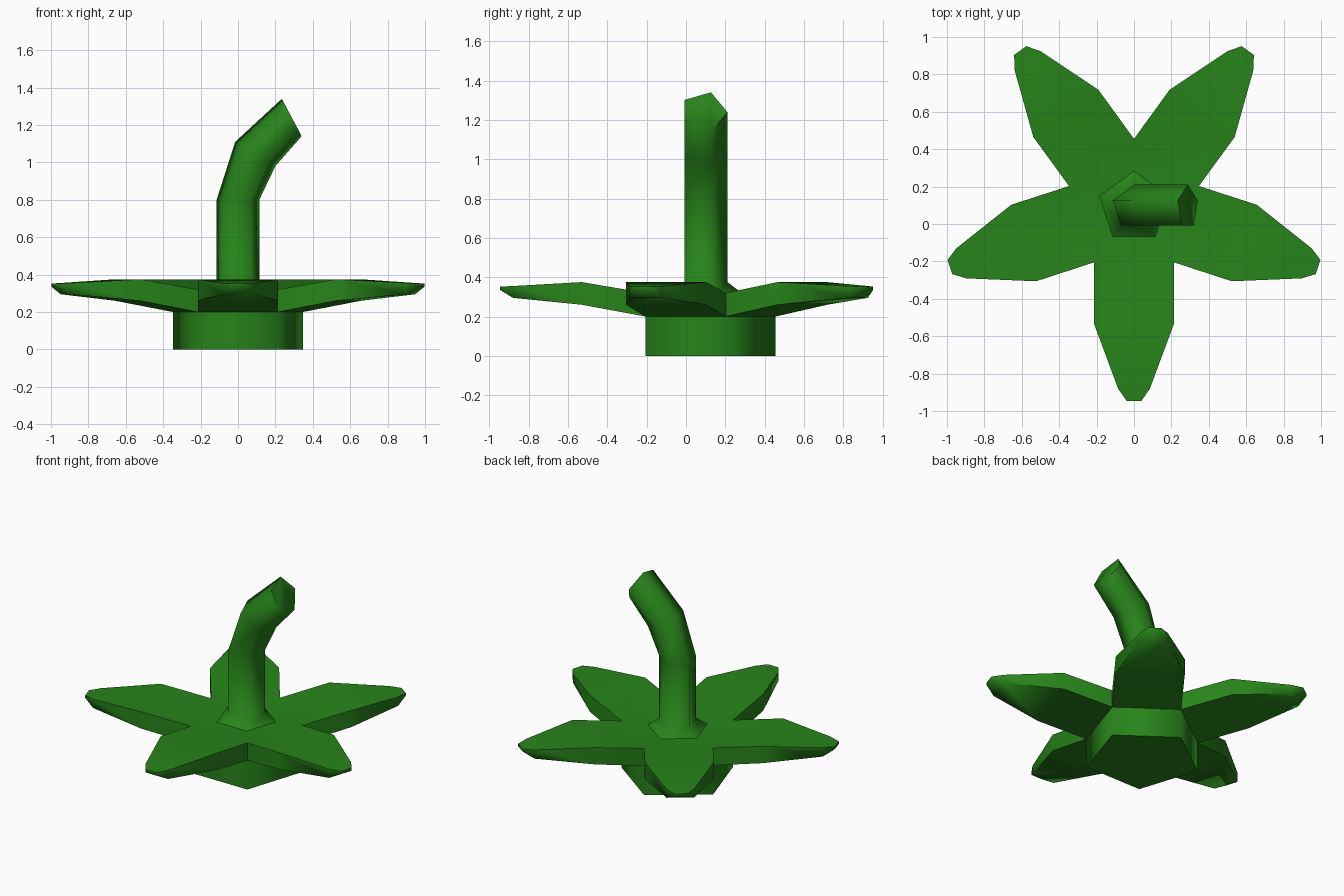
import bpy, bmesh
from math import sin, cos, radians
from mathutils import Vector

if "Cube" in bpy.data.objects:
    bpy.data.objects.remove(bpy.data.objects["Cube"])

CENTRE_Y = 0.09
green = bpy.data.materials.new("leaf_green")
green.diffuse_color = (0.02, 0.23, 0.01, 1)
green.use_nodes = True
green.node_tree.nodes["Principled BSDF"].inputs["Base Color"].default_value = green.diffuse_color


def finish(bm, name):
    bmesh.ops.remove_doubles(bm, verts=bm.verts, dist=0.002)
    bmesh.ops.recalc_face_normals(bm, faces=bm.faces)
    mesh = bpy.data.meshes.new(name)
    bm.to_mesh(mesh)
    bm.free()
    mesh.materials.append(green)
    obj = bpy.data.objects.new(name, mesh)
    bpy.context.collection.objects.link(obj)
    bpy.ops.object.select_all(action='DESELECT')
    obj.select_set(True)
    bpy.context.view_layer.objects.active = obj
    bpy.ops.object.shade_smooth_by_angle(angle=radians(76))
    return obj


def bridge(bm, a, b):
    for i in range(len(a)):
        j = (i + 1) % len(a)
        bm.faces.new((a[i], a[j], b[j], b[i]))


# Star crown: pentagonal base with five thick leaves growing from its sides
R = 0.365
# distance from centre, half width, underside z, top z
leaf = [(R * cos(radians(36)), R * sin(radians(36)), 0.20, 0.32),
        (0.62, 0.215, 0.26, 0.375),
        (0.97, 0.085, 0.295, 0.355),
        (1.035, 0.04, 0.335, 0.352)]
bm = bmesh.new()
for k in range(5):
    a = radians(-90 + 72 * k)

    def point(r, w, z):
        return bm.verts.new((r * cos(a) - w * sin(a),
                             CENTRE_Y + r * sin(a) + w * cos(a), z))

    rings = [[point(r, -w, lo), point(r, w, lo), point(r, w, hi), point(r, -w, hi)]
             for r, w, lo, hi in leaf]
    for r0, r1 in zip(rings, rings[1:]):
        bridge(bm, r0, r1)
    bm.faces.new(rings[-1])
    # base wall below the leaf
    r, w = leaf[0][:2]
    bm.faces.new((point(r, -w, 0), point(r, w, 0), point(r, w, 0.20), point(r, -w, 0.20)))
# bottom and top of the pentagon
for z in (0, 0.32):
    bm.faces.new([bm.verts.new((R * cos(radians(90 + 72 * i)),
                                CENTRE_Y + R * sin(radians(90 + 72 * i)), z))
                  for i in range(5)])
finish(bm, "leaf_crown")

# Bent five-sided stem: centre x, centre z, radius, in-plane stretch, tilt
path = [(0, 0.315, 0.20, 1, 0),
        (0, 0.375, 0.12, 1, 0),
        (0, 0.80, 0.12, 1, 0),
        (0.0925, 1.045, 0.12, 1.1, 31),
        (0.2875, 1.24, 0.12, 0.99, 62)]
bm = bmesh.new()
rings = []
for x, z, r, s, tilt in path:
    t = radians(tilt)
    ring = []
    for i in range(5):
        a = radians(90 + 72 * i)
        u = r * s * cos(a)
        ring.append(bm.verts.new(Vector((x + u * cos(t), CENTRE_Y + r * sin(a), z - u * sin(t)))))
    rings.append(ring)
for r0, r1 in zip(rings, rings[1:]):
    bridge(bm, r0, r1)
bm.faces.new(rings[-1])
bm.faces.new(rings[0])
finish(bm, "stem")
